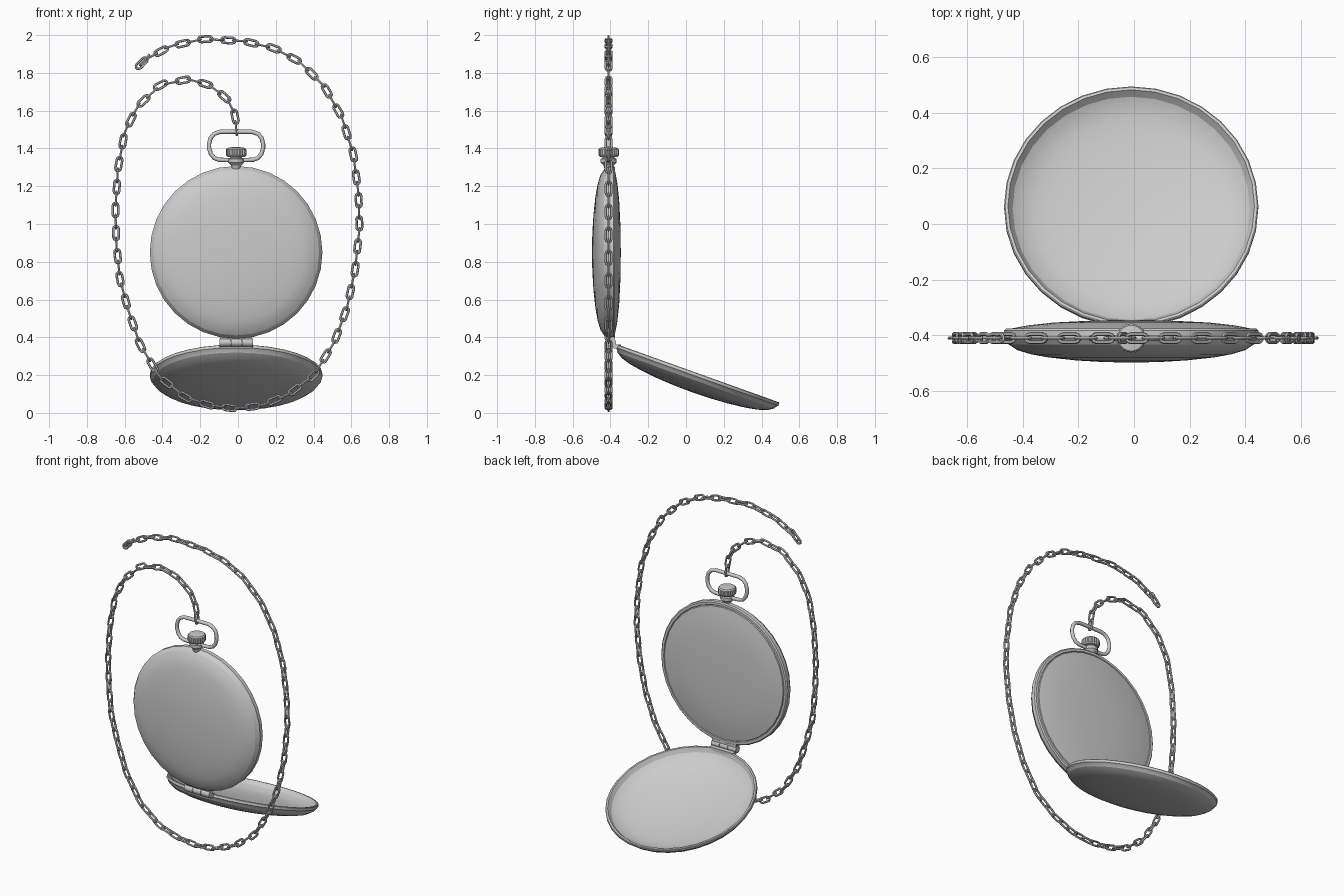
import bpy, bmesh, math
from mathutils import Matrix, Vector

if "Cube" in bpy.data.objects:
    bpy.data.objects.remove(bpy.data.objects["Cube"])

CX, CY = -0.01, -0.41          # axis of watch, plane of chain
SEG = 32


def finish(name, bm, mat=Matrix(), angle=20):
    bmesh.ops.recalc_face_normals(bm, faces=bm.faces)
    me = bpy.data.meshes.new(name)
    bm.to_mesh(me)
    bm.free()
    me.transform(mat)
    ob = bpy.data.objects.new(name, me)
    bpy.context.collection.objects.link(ob)
    bpy.ops.object.select_all(action='DESELECT')
    ob.select_set(True)
    bpy.context.view_layer.objects.active = ob
    bpy.ops.object.shade_smooth_by_angle(angle=math.radians(angle))
    return ob


def lathe(name, profile, mat, seg=SEG, knurl=()):
    """Revolve (radius, height) points round local z; knurl rows get teeth."""
    bm = bmesh.new()
    rows = []
    for k, (r, h) in enumerate(profile):
        if r == 0:
            rows.append([bm.verts.new((0, 0, h))] * seg)
            continue
        row = []
        for i in range(seg):
            a = 2 * math.pi * i / seg
            q = r * (0.92 if k in knurl and i % 2 else 1)
            row.append(bm.verts.new((q * math.cos(a), q * math.sin(a), h)))
        rows.append(row)
    for a, b in zip(rows, rows[1:]):
        for i in range(seg):
            j = (i + 1) % seg
            bm.faces.new(list(dict.fromkeys((a[i], a[j], b[j], b[i]))))
    return finish(name, bm, mat)


def tube(bm, pts, normal, rad, mat=Matrix(), sides=6):
    """Closed tube along a planar loop of points."""
    rings, n = [], len(pts)
    for i, p in enumerate(pts):
        t = (pts[(i + 1) % n] - pts[i - 1]).normalized()
        side = t.cross(normal)
        rings.append([bm.verts.new(mat @ (p + rad * (math.cos(a) * side + math.sin(a) * normal)))
                      for a in (2 * math.pi * k / sides for k in range(sides))])
    for i in range(n):
        a, b = rings[i], rings[(i + 1) % n]
        for k in range(sides):
            m = (k + 1) % sides
            bm.faces.new((a[k], a[m], b[m], b[k]))


# Case: domed back facing front, rim band, domed glass behind
to_y = Matrix.Rotation(math.radians(-90), 4, 'X')
dome = [(0, -.105), (.1, -.103), (.2, -.097), (.3, -.086), (.36, -.075),
        (.41, -.06), (.44, -.04), (.452, -.022)]
at_case = Matrix.Translation((CX, -.393, .85)) @ to_y
lathe("watch_case", dome + [(.457, -.016), (.457, .01), (.45, .017), (.435, .017), (.43, .01), (0, .01)], at_case)
lathe("watch_glass", [(.432, .01), (.428, .018), (.37, .029), (.28, .039), (.16, .045), (0, .048)], at_case)

# Lid: open hollow shell leaning back from the hinge
inner = [(max(r - .014, 0), h + .014) for r, h in reversed(dome)]
tilt = Matrix.Translation((CX, .065, .209)) @ Matrix.Rotation(math.radians(-19.7), 4, 'X')
lathe("lid", dome + [(.457, -.018), (.457, -.003), (.453, 0), (.443, 0)] + inner, tilt)

# Hinge: three knuckles and two leaves
to_x = Matrix.Rotation(math.radians(90), 4, 'Y')
for i in (-1, 0, 1):
    w = .029 if i else .028
    lathe("hinge_knuckle", [(0, -w), (.022, -w), (.022, w), (0, w)],
          Matrix.Translation((CX + i * .06, -.392, .372)) @ to_x, 12)
for name, loc, size in (("hinge_leaf_case", (CX, -.39, .395), (.17, .025, .03)),
                        ("hinge_leaf_lid", (CX, -.365, .352), (.17, .04, .02))):
    bm = bmesh.new()
    bmesh.ops.create_cube(bm, size=1)
    finish(name, bm, Matrix.Translation(loc) @ Matrix.Diagonal((*size, 1)))

# Stem and knurled crown
at_top = Matrix.Translation((CX, CY, 0))
lathe("stem", [(0, 1.28), (.02, 1.288), (.027, 1.31), (.042, 1.325), (.042, 1.345),
               (.032, 1.35), (.032, 1.362), (0, 1.362)], at_top, 20)
lathe("crown", [(0, 1.356), (.046, 1.356), (.054, 1.364), (.054, 1.395),
                (.046, 1.403), (.02, 1.407), (0, 1.407)], at_top, 40, knurl=(2, 3))

# Bow: rounded loop through the stem
half = [(.09, 1.34), (.115, 1.349), (.134, 1.372), (.143, 1.402), (.143, 1.425),
        (.135, 1.455), (.117, 1.477), (.085, 1.488)]
loop = [(.0, 1.337)] + half + [(0, 1.489)] + [(-x, z) for x, z in reversed(half)]
bm = bmesh.new()
tube(bm, [Vector((CX + x, CY, z)) for x, z in loop], Vector((0, 1, 0)), .0115, sides=10)
finish("bow", bm, angle=45)

# Chain: alternating links laid along a path in the xz plane
path = [(-.01, 1.508), (-.017, 1.58), (-.055, 1.66), (-.15, 1.735), (-.265, 1.767), (-.41, 1.735),
        (-.53, 1.625), (-.6, 1.485), (-.636, 1.29), (-.649, 1.08), (-.644, .895), (-.625, .71),
        (-.583, .55), (-.52, .365), (-.415, .19), (-.28, .085), (-.15, .04), (-.008, .023),
        (.125, .04), (.27, .1), (.405, .205), (.51, .375), (.578, .56), (.62, .76),
        (.643, .975), (.638, 1.16), (.61, 1.37), (.55, 1.565), (.456, 1.73), (.325, 1.86),
        (.19, 1.93), (.034, 1.968), (-.187, 1.979), (-.36, 1.94), (-.495, 1.868), (-.551, 1.806)]
pts = [Vector((x, CY, z)) for x, z in path]
length = sum((b - a).length for a, b in zip(pts, pts[1:]))
count = round(length / .061)


def along(d):
    for a, b in zip(pts, pts[1:]):
        seg = (b - a).length
        if d <= seg:
            break
        d -= seg
    return a.lerp(b, d / seg)


link = []
for s in (1, -1):
    for k in range(6):
        a = math.radians(-90 + 36 * k)
        link.append(Vector((s * (.023 + .0145 * math.cos(a)), s * .0145 * math.sin(a), 0)))
bm = bmesh.new()
for i in range(count + 1):
    d = length * i / count
    c = along(d)
    x = (along(d + .03) - along(d - .03)).normalized()
    flat = Vector((0, 1, 0))
    z = flat if i % 2 else x.cross(flat)
    y = z.cross(x)
    m = Matrix((x, y, z)).transposed().to_4x4()
    tube(bm, link, Vector((0, 0, 1)), .0066, Matrix.Translation(c) @ m)
finish("chain", bm, angle=45)
